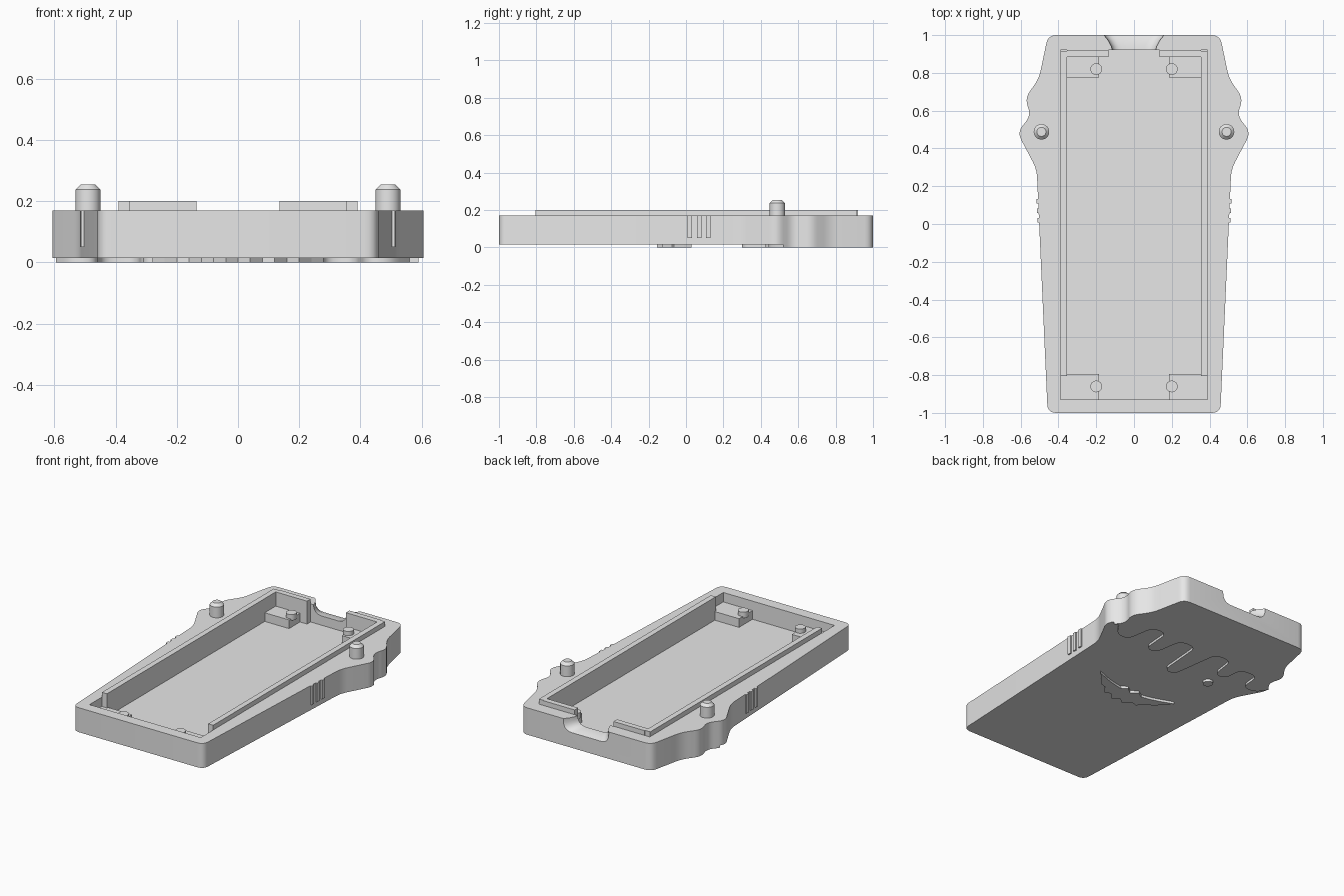
import bpy, bmesh, math
from mathutils import Vector

if "Cube" in bpy.data.objects:
    bpy.data.objects.remove(bpy.data.objects["Cube"], do_unlink=True)

grey = bpy.data.materials.new("plain_grey")
grey.use_nodes = True
grey.diffuse_color = (0.8, 0.8, 0.8, 1)
grey.node_tree.nodes["Principled BSDF"].inputs["Base Color"].default_value = (0.8, 0.8, 0.8, 1)

FLOOR, BASE, RIM, RAIL = 0.055, 0.015, 0.17, 0.2


def finish(name, bm):
    bmesh.ops.recalc_face_normals(bm, faces=bm.faces[:])
    mesh = bpy.data.meshes.new(name)
    bm.to_mesh(mesh)
    bm.free()
    mesh.materials.append(grey)
    ob = bpy.data.objects.new(name, mesh)
    bpy.context.collection.objects.link(ob)
    return ob


def loft(name, rings):
    """Closed solid through matching rings of points."""
    bm = bmesh.new()
    loops = [[bm.verts.new(p) for p in ring] for ring in rings]
    for a, b in zip(loops, loops[1:]):
        for i in range(len(a)):
            j = (i + 1) % len(a)
            bm.faces.new((a[i], a[j], b[j], b[i]))
    bm.faces.new(loops[0])
    bm.faces.new(loops[-1])
    return finish(name, bm)


def prism(name, pts, z0, z1):
    return loft(name, [[(x, y, z) for x, y in pts] for z in (z0, z1)])


def block(name, x0, x1, y0, y1, z0, z1):
    return prism(name, [(x0, y0), (x1, y0), (x1, y1), (x0, y1)], z0, z1)


def turned(name, x, y, profile, sides=32):
    """Round part from (radius, height) pairs."""
    angles = [math.tau * i / sides for i in range(sides)]
    return loft(name, [[(x + r * math.cos(a), y + r * math.sin(a), z) for a in angles]
                       for r, z in profile])


def rounded(pts, radius, steps=5, closed=True):
    """Replace each corner with a short curve."""
    out, n = [], len(pts)
    for i, p in enumerate(pts):
        if not closed and i in (0, n - 1):
            out.append(p)
            continue
        c, a, b = Vector(p), Vector(pts[i - 1]), Vector(pts[(i + 1) % n])
        s = c + (a - c).normalized() * min(radius, (a - c).length * 0.48)
        e = c + (b - c).normalized() * min(radius, (b - c).length * 0.48)
        for k in range(steps + 1):
            t = k / steps
            out.append(tuple(s * (1 - t) ** 2 + c * 2 * t * (1 - t) + e * t * t))
    return out


def cut(ob, cutter):
    mod = ob.modifiers.new("cut", "BOOLEAN")
    mod.operation, mod.solver, mod.object = "DIFFERENCE", "EXACT", cutter
    deps = bpy.context.evaluated_depsgraph_get()
    mesh = bpy.data.meshes.new_from_object(ob.evaluated_get(deps))
    ob.modifiers.clear()
    ob.data = mesh
    bpy.data.objects.remove(cutter, do_unlink=True)


def smooth(ob):
    bpy.ops.object.select_all(action="DESELECT")
    ob.select_set(True)
    bpy.context.view_layer.objects.active = ob
    bpy.ops.object.shade_smooth_by_angle(angle=math.radians(30))


# Tray body with wavy shoulders
half = [(0.457, -1), (0.515, 0.29), (0.618, 0.485), (0.545, 0.575),
        (0.578, 0.665), (0.503, 0.77), (0.455, 1)]
outline = rounded(half + [(-x, y) for x, y in reversed(half)], 0.045)
body = prism("tray_body", outline, BASE, RIM)
cut(body, block("cavity_cutter", -0.39, 0.39, -0.93, 0.92, FLOOR, 0.3))


# Flared cable notch in the back wall
def notch_ring(y, w, z):
    low = rounded([(-w, 0.3), (-w, z), (w, z), (w, 0.3)], 0.06, 6, closed=False)
    return [(x, y, h) for x, h in low]


cut(body, loft("notch_cutter", [notch_ring(0.9, 0.11, 0.115), notch_ring(0.94, 0.12, 0.112),
                                notch_ring(0.97, 0.135, 0.106), notch_ring(1.02, 0.175, 0.09)]))
smooth(body)

for side, s in (("left", 1), ("right", -1)):
    def part(name, x0, x1, *rest):
        return block(side + "_" + name, s * x0, s * x1, *rest)

    # Raised locating rails
    part("side_rail", 0.355, 0.39, -0.805, 0.915, FLOOR - 0.01, RAIL)
    part("back_rail", 0.136, 0.355, 0.885, 0.92, FLOOR - 0.01, RAIL)

    # Corner pads with pegs
    part("back_pad", 0.185, 0.36, 0.775, 0.89, FLOOR - 0.01, 0.11)
    part("front_pad", 0.185, 0.39, -0.93, -0.795, FLOOR - 0.01, 0.11)
    for end, y in (("back", 0.82), ("front", -0.86)):
        smooth(turned(f"{side}_{end}_peg", s * 0.2, y, [(0.031, 0.1), (0.031, 0.137)]))

    # Chamfered shoulder posts
    smooth(turned(side + "_post", s * 0.49, 0.488,
                  [(0.041, RIM - 0.02), (0.041, 0.238), (0.024, 0.255)]))

    # Grip ridges
    for i in range(3):
        y = 0.02 + i * 0.05
        x = 0.502 + 0.045 * y
        part(f"grip_ridge_{i + 1}", x - 0.02, x + 0.009, y - 0.012, y + 0.012, 0.05, RIM)

# Dripping relief on the underside
drips = [(-0.55, 0.44), (-0.46, 0.44), (-0.45, 0.585), (-0.325, 0.585), (-0.315, 0.45),
         (-0.24, 0.45), (-0.215, 0.625), (-0.1, 0.625), (-0.055, 0.3), (0.02, 0.3),
         (0.045, 0.615), (0.16, 0.615), (0.19, 0.425), (0.265, 0.425), (0.28, 0.63),
         (0.385, 0.63), (0.415, 0.44), (0.5, 0.44), (0.56, 0.53)]
upper = [p for p in outline if p[1] > 0.51]
edge = rounded([(-0.595, 0.51)] + drips, 0.05, closed=False)
smooth(prism("drip_relief", upper + edge, 0, BASE + 0.002))

# Round eye
smooth(turned("eye", -0.28, 0.338, [(0.03, 0), (0.03, BASE + 0.002)]))

# Jagged grin
N = 14
lower, top = [], []
for i in range(N + 1):
    t = i / N * 2 - 1
    tooth = 0.035 if i % 2 else 0
    lower.append((0.28 * t, -0.16 + 0.19 * t * t + tooth * (1 - t * t)))
for i in range(N - 1, 0, -1):
    t = i / N * 2 - 1
    bump = 0.03 if i in (6, 8) else 0
    top.append((0.28 * t, -0.035 + 0.07 * t * t + bump))
prism("grin", lower + top, 0, BASE + 0.002)
